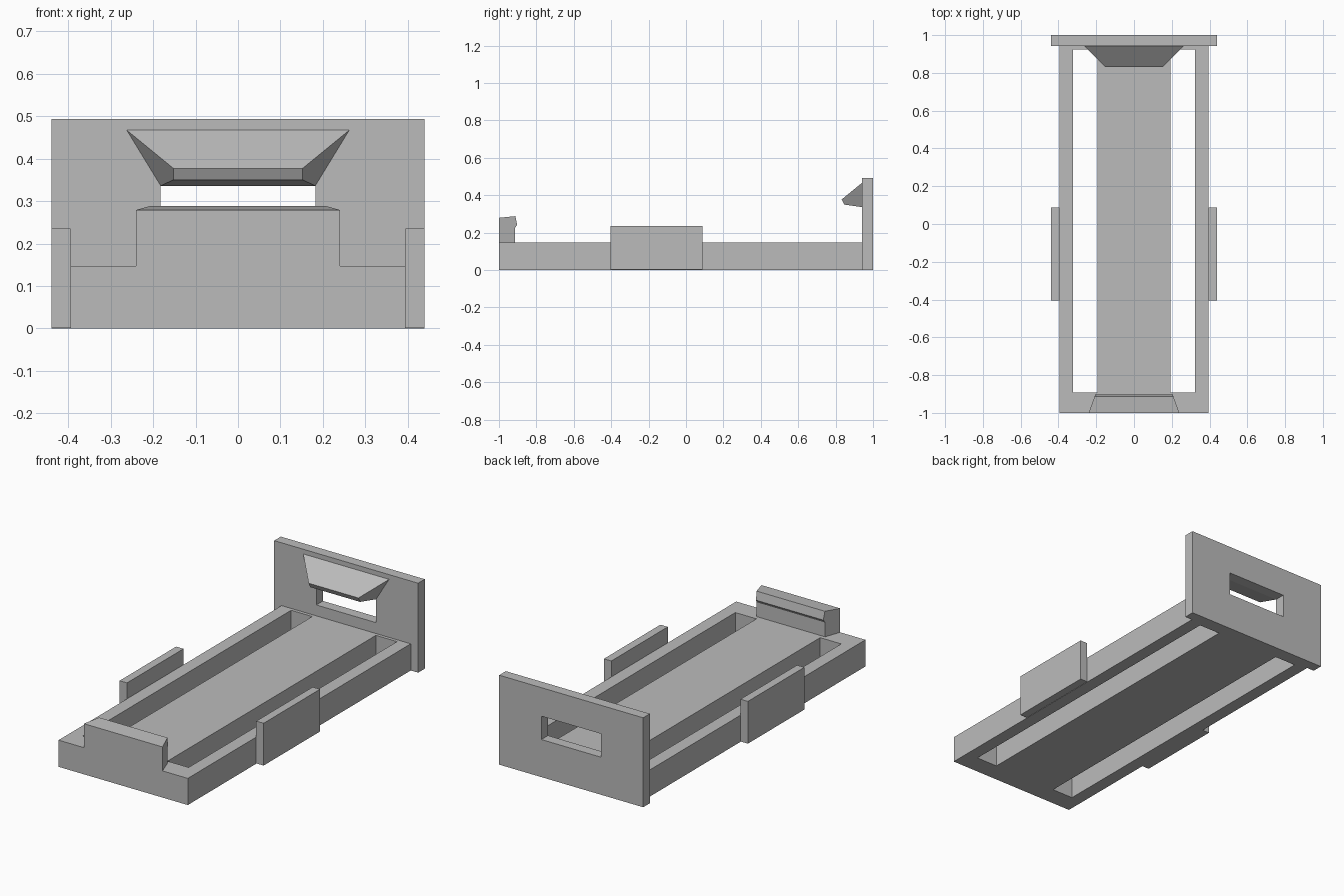
import bpy
import bmesh

default = bpy.data.objects.get("Cube")
if default:
    bpy.data.objects.remove(default, do_unlink=True)

grey = bpy.data.materials.new("light_grey")
grey.use_nodes = True
COLOUR = (0.5, 0.5, 0.5, 1)
grey.diffuse_color = COLOUR
grey.node_tree.nodes["Principled BSDF"].inputs["Base Color"].default_value = COLOUR


def loft(name, start, end):
    """Solid between two matching loops of points."""
    bm = bmesh.new()
    a = [bm.verts.new(p) for p in start]
    b = [bm.verts.new(p) for p in end]
    bm.faces.new(a)
    bm.faces.new(b)
    for i in range(len(a)):
        j = (i + 1) % len(a)
        bm.faces.new((a[i], a[j], b[j], b[i]))
    bmesh.ops.recalc_face_normals(bm, faces=bm.faces)
    mesh = bpy.data.meshes.new(name)
    bm.to_mesh(mesh)
    bm.free()
    mesh.materials.append(grey)
    obj = bpy.data.objects.new(name, mesh)
    bpy.context.collection.objects.link(obj)
    return obj


def box(name, x, y, z):
    def ring(h):
        return [(x[0], y[0], h), (x[1], y[0], h), (x[1], y[1], h), (x[0], y[1], h)]
    return loft(name, ring(z[0]), ring(z[1]))


def cut(obj, cutter):
    """Cut a through opening and discard the cutter."""
    mod = obj.modifiers.new("opening", 'BOOLEAN')
    mod.operation = 'DIFFERENCE'
    mod.solver = 'EXACT'
    mod.object = cutter
    cutter.hide_render = True
    bpy.context.view_layer.objects.active = obj
    bpy.ops.object.modifier_apply(modifier=mod.name)
    bpy.data.objects.remove(cutter, do_unlink=True)


HALF, OUTER, BASE_TOP, PLATE_Y = 0.394, 0.439, 0.147, 0.942

# Tray with two long through slots
tray = box("tray", (-HALF, HALF), (-1, PLATE_Y), (0, BASE_TOP))
for s in (-1, 1):
    xs = sorted((s * 0.194, s * 0.323))
    cut(tray, box("slot_cutter", xs, (-0.891, 0.924), (-0.1, 0.3)))

# Side guards
for s, side in ((-1, "right"), (1, "left")):
    box(side + "_guard", sorted((s * HALF, s * OUTER)), (-0.404, 0.088), (0.002, 0.235))

# Back plate with a window
plate = box("back_plate", (-OUTER, OUTER), (PLATE_Y, 1), (0, 0.493))
cut(plate, box("window_cutter", (-0.182, 0.182), (0.85, 1.1), (0.207, 0.336)))

# Tapered catch above the window: (half width, y, z)
catch = [[(0.262, PLATE_Y, 0.467), (0.182, PLATE_Y, 0.336)],
         [(0.152, 0.832, 0.377), (0.152, 0.846, 0.350)]]
loops = [[(-t[0], *t[1:]), t, b, (-b[0], *b[1:])] for t, b in catch]
loft("catch", *loops)

# Front lip with an undercut inner face; its ends narrow inwards
profile = [(-1, BASE_TOP), (-1, 0.279), (-0.912, 0.288),
           (-0.903, 0.242), (-0.913, 0.226), (-0.913, BASE_TOP)]


def lip_end(s):
    return [(s * (0.24 - 0.36 * (y + 1)), y, z) for y, z in profile]


loft("front_lip", lip_end(-1), lip_end(1))
